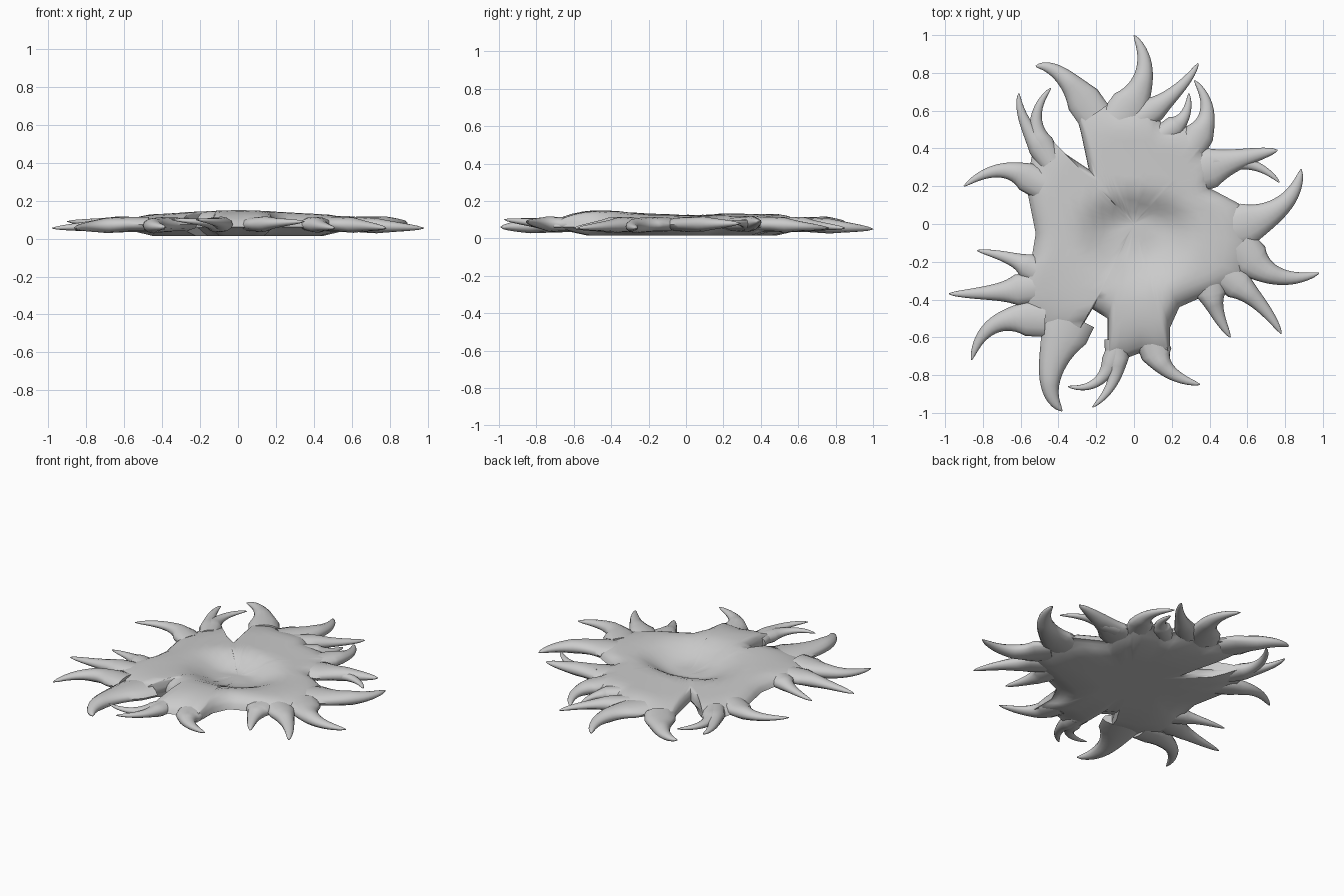
import bpy, bmesh, math
from mathutils import Vector

if "Cube" in bpy.data.objects:
    bpy.data.objects.remove(bpy.data.objects["Cube"])

grey = bpy.data.materials.new("light_grey")
grey.use_nodes = True
grey.diffuse_color = (0.6, 0.6, 0.6, 1)
grey.node_tree.nodes["Principled BSDF"].inputs["Base Color"].default_value = grey.diffuse_color


def finish(name, bm):
    """Turn a bmesh into a smooth-shaded grey object."""
    bmesh.ops.remove_doubles(bm, verts=bm.verts, dist=0.0005)
    bmesh.ops.recalc_face_normals(bm, faces=bm.faces)
    mesh = bpy.data.meshes.new(name)
    bm.to_mesh(mesh)
    bm.free()
    mesh.materials.append(grey)
    obj = bpy.data.objects.new(name, mesh)
    bpy.context.collection.objects.link(obj)
    for other in bpy.context.selected_objects:
        other.select_set(False)
    obj.select_set(True)
    bpy.context.view_layer.objects.active = obj
    bpy.ops.object.shade_smooth_by_angle(angle=math.radians(60))
    return obj


def loft(bm, rings):
    """Bridge closed rings of points, in order, and cap both ends."""
    loops = [[bm.verts.new(p) for p in ring] for ring in rings]
    n = len(loops[0])
    for a, b in zip(loops, loops[1:]):
        for i in range(n):
            j = (i + 1) % n
            bm.faces.new((a[i], a[j], b[j], b[i]))
    bm.faces.new(loops[0])
    bm.faces.new(loops[-1])


def smooth(t):
    t = min(max(t, 0), 1)
    return t * t * (3 - 2 * t)


# Body: lobed outline, swollen top with a shallow oval crater, nearly flat base
outline = [Vector(p) for p in (
    (-.12, .63), (.08, .63), (.15, .53), (.28, .52), (.41, .48), (.38, .41), (.43, .33), (.4, .19),
    (.57, .1), (.63, -.1), (.6, -.28), (.49, -.34), (.33, -.4), (.24, -.44), (.19, -.55),
    (.19, -.71), (.04, -.68), (-.04, -.71), (-.14, -.73), (-.14, -.5), (-.22, -.45),
    (-.31, -.6), (-.5, -.56), (-.63, -.42), (-.6, -.28), (-.54, -.17), (-.52, -.05),
    (-.55, .1), (-.58, .25), (-.55, .31), (-.53, .42), (-.46, .47), (-.36, .37), (-.24, .29),
    (-.28, .48), (-.33, .67), (-.21, .67))]
dense = []
for a, b in zip(outline, outline[1:] + outline[:1]):
    dense += [a, a.lerp(b, 0.5)]


def top_height(p):
    oval = math.hypot((p.x - 0.02) / 0.36, (p.y + 0.04) / (0.24 if p.y > -0.04 else 0.36))
    swell = 0.132 - 0.02 * smooth(p.y + 0.5) + 0.018 * smooth(1 - abs(p.x) / 0.5)
    crater = 0.085 * smooth((1 - oval) / 0.75)
    return swell - crater - 0.12 * max(0, p.length - 0.5)


def top_ring(t):
    edge = math.sqrt(max(0, 1 - (max(0, t - 0.78) / 0.22) ** 2))
    return [(p.x * t, p.y * t, 0.06 + (top_height(p * t) - 0.06) * edge) for p in dense]


def base_ring(t):
    return [(p.x * t, p.y * t, 0.015 + 0.045 * smooth((t - 0.72) / 0.28)) for p in dense]


body = bmesh.new()
tops = [top_ring(t) for t in (.02, .1, .2, .3, .4, .5, .6, .7, .78, .85, .9, .95, .98, 1)]
loft(body, tops + [base_ring(t) for t in (.97, .92, .85, .72, .4)])
finish("body", body)


def spike(name, root, mid, tip, width, tip_z=0.055):
    """Flattened, tapering, curved tendril whose root is sunk into the body."""
    root, mid, tip = Vector(root), Vector(mid), Vector(tip)
    bend = mid * 2 - (root + tip) / 2
    sunk = root - (bend - root).normalized() * 0.1
    rings = []
    steps, sides = 14, 12
    for i in range(-1, steps + 1):
        t = max(0, i) / steps
        s = 1 - t
        centre = sunk if i < 0 else root * s * s + bend * 2 * s * t + tip * t * t
        along = ((bend - root) * s + (tip - bend) * t).normalized()
        across = Vector((-along.y, along.x))
        half = width / 2 * (0.62 * s ** 0.65 + 0.38 * s ** 5) + 0.003
        thick = min(0.04, half * 0.75)
        z = 0.075 * s + tip_z * t
        ring = []
        for k in range(sides):
            a = math.tau * k / sides
            p = centre + across * half * math.cos(a)
            ring.append((p.x, p.y, z + thick * math.sin(a)))
        rings.append(ring)
    bm = bmesh.new()
    loft(bm, rings)
    finish(name, bm)


# Tendrils, grouped by the side they grow from
back = (
    ((-.27, .66), (-.4, .8), (-.52, .835), .18, .08),
    ((-.02, .63), (.055, .82), (0, 1), .2, .05),
    ((.11, .61), (.25, .73), (.34, .85), .13),
    ((.22, .52), (.275, .59), (.29, .69), .11),
    ((.35, .48), (.385, .62), (.32, .76), .15))
left = (
    ((.41, .3), (.6, .355), (.76, .39), .21, .09),
    ((.52, .33), (.66, .3), (.77, .22), .1, .09),
    ((.6, 0), (.8, .115), (.885, .29), .22, .08),
    ((.62, -.19), (.78, -.28), (.98, -.26), .2),
    ((.55, -.32), (.68, -.44), (.78, -.58), .16))
front = (
    ((.41, -.37), (.445, -.48), (.51, -.6), .16),
    ((.12, -.69), (.2, -.79), (.35, -.85), .16, .09),
    ((-.09, -.71), (-.12, -.85), (-.22, -.97), .12, .1),
    ((-.12, -.73), (-.21, -.845), (-.35, -.86), .1, .1),
    ((-.37, -.58), (-.445, -.83), (-.38, -.99), .25, .06))
right = (
    ((-.57, -.5), (-.76, -.55), (-.86, -.72), .18),
    ((-.62, -.35), (-.79, -.365), (-.98, -.37), .16),
    ((-.57, -.22), (-.68, -.175), (-.83, -.14), .13),
    ((-.57, .25), (-.73, .28), (-.9, .2), .15, .09),
    ((-.5, .41), (-.585, .56), (-.61, .69), .12, .09),
    ((-.49, .43), (-.515, .58), (-.44, .72), .12, .09))
for side, group in (("back", back), ("left", left), ("front", front), ("right", right)):
    for number, shape in enumerate(group, 1):
        spike(f"{side}_tendril_{number}", *shape)
